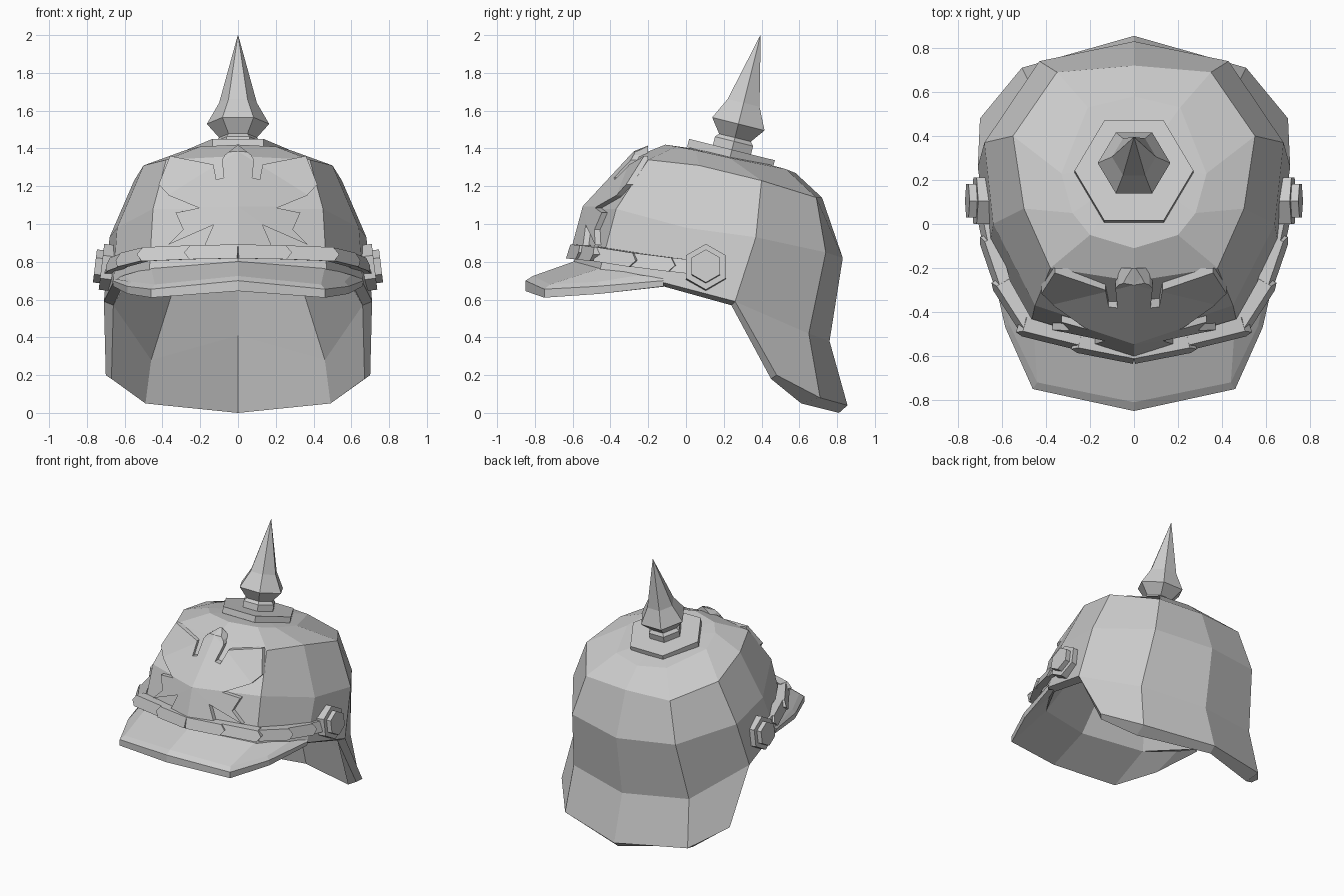
import bpy, bmesh, math
from mathutils import Vector, Matrix

if bpy.data.objects.get("Cube"):
    bpy.data.objects.remove(bpy.data.objects["Cube"], do_unlink=True)

grey = bpy.data.materials.new("light_grey")
grey.use_nodes = True
grey.diffuse_color = (0.6, 0.6, 0.6, 1)
grey.node_tree.nodes["Principled BSDF"].inputs["Base Color"].default_value = (0.6, 0.6, 0.6, 1)


def finish(bm, name):
    """Turn a bmesh into a flat shaded object."""
    mesh = bpy.data.meshes.new(name)
    bm.to_mesh(mesh)
    bm.free()
    mesh.materials.append(grey)
    obj = bpy.data.objects.new(name, mesh)
    bpy.context.collection.objects.link(obj)
    return obj


def loft(bm, rings, closed=False):
    """Join rows of points with quads; a None point leaves a gap."""
    rows = [[p and bm.verts.new(p) for p in ring] for ring in rings]
    for upper, lower in zip(rows, rows[1:]):
        count = len(upper)
        for i in range(count if closed else count - 1):
            k = (i + 1) % count
            corners = (upper[i], lower[i], lower[k], upper[k])
            if all(corners):
                bm.faces.new(corners)
    return rows


def flip_x(p):
    return p and (-p[0], p[1], p[2])


def full_ring(half):
    return half + [flip_x(p) for p in half[-2:0:-1]]


def prism(bm, back, front):
    """Closed solid between two matching outlines."""
    rows = loft(bm, [back, front], closed=True)
    bm.faces.new(rows[0])
    bm.faces.new(rows[1])
    bmesh.ops.recalc_face_normals(bm, faces=bm.faces)


# Helmet bowl: half rings run from the front centre to the back centre
crown = [(0, -.11, 1.42), (.2, -.05, 1.41), (.28, .05, 1.39), (.33, .23, 1.35), (.21, .53, 1.29), (0, .58, 1.27)]
shoulder = [(0, -.26, 1.36), (.38, -.2, 1.34), (.5, .07, 1.31), (.55, .4, 1.23), (.35, .69, 1.14), (0, .72, 1.14)]
middle = [(0, -.52, 1.08), (.45, -.37, 1.08), (.64, 0, .98), (.68, .37, .93), (.43, .74, .85), (0, .83, .82)]
rim = [(0, -.6, .78), (.47, -.46, .74), (.66, -.12, .69), (.71, .26, .59), (.48, .65, .42), (0, .76, .38)]
neck = [None, None, None, (.7, .48, .2), (.51, .71, .08), (0, .855, .04)]

# Lining: a plainer inner skin, tapering straight up to the crown
lining_rim = [(0, -.55, .76), (.43, -.42, .72), (.61, -.12, .67), (.66, .24, .57), (.46, .6, .28), (0, .7, .41)]
lining_neck = [None, None, None, (.67, .45, .18), (.49, .61, .05), (0, .81, 0)]
lining_crown = [(x * .8, y * .85 + .03, z - .08) for x, y, z in crown]


def skin(bm, halves, apex_point):
    top_ring = loft(bm, [full_ring(half) for half in halves], closed=True)[0]
    apex = bm.verts.new(apex_point)
    for i, vert in enumerate(top_ring):
        bm.faces.new((apex, vert, top_ring[(i + 1) % len(top_ring)]))
    return apex


def outer_bowl():
    bm = bmesh.new()
    apex = skin(bm, (crown, shoulder, middle, rim, neck), (0, .24, 1.37))
    bmesh.ops.recalc_face_normals(bm, faces=bm.faces)
    bm.normal_update()
    if apex.normal.z < 0:
        bmesh.ops.reverse_faces(bm, faces=bm.faces)
        bm.normal_update()
    return bm


bm = outer_bowl()
skin(bm, (lining_crown, lining_rim, lining_neck), (0, .24, 1.29))
loft(bm, [full_ring(rim[:4] + neck[3:]), full_ring(lining_rim[:4] + lining_neck[3:])], closed=True)
bmesh.ops.remove_doubles(bm, verts=bm.verts, dist=.0005)
bmesh.ops.recalc_face_normals(bm, faces=bm.faces)
finish(bm, "helmet_bowl")


# Solid copies of the bowl, grown or shrunk, used to shape the badge
def solid_bowl(name, offset):
    bm = outer_bowl()
    moves = [(v, v.normal * offset) for v in bm.verts]
    for vert, move in moves:
        vert.co += move
    bmesh.ops.holes_fill(bm, edges=[e for e in bm.edges if e.is_boundary], sides=0)
    bmesh.ops.triangulate(bm, faces=bm.faces)
    bmesh.ops.recalc_face_normals(bm, faces=bm.faces)
    obj = finish(bm, name)
    obj.hide_render = True
    return obj


# Spread-winged front badge, hugging the bowl
half_badge = [(0, 1.42), (.07, 1.365), (.085, 1.34), (.075, 1.245), (.115, 1.235), (.13, 1.315),
              (.36, 1.36), (.42, 1.21), (.365, 1.15), (.205, 1.085), (.33, 1.06),
              (.29, .97), (.37, .89), (.13, .995), (.18, .88), (0, .83)]
outline = half_badge + [(-x, z) for x, z in half_badge[-2:0:-1]]
bm = bmesh.new()
prism(bm, [(x, -.2, z) for x, z in outline], [(x, -1, z) for x, z in outline])
badge = finish(bm, "front_badge")
cutters = [solid_bowl("badge_outer_limit", .03), solid_bowl("badge_inner_limit", -.02)]
for cutter, operation in zip(cutters, ("INTERSECT", "DIFFERENCE")):
    mod = badge.modifiers.new(operation.lower(), "BOOLEAN")
    mod.operation = operation
    mod.object = cutter
    mod.solver = "EXACT"
bpy.context.view_layer.update()
shaped = bpy.data.meshes.new_from_object(badge.evaluated_get(bpy.context.evaluated_depsgraph_get()))
badge.modifiers.clear()
badge.data = shaped
for cutter in cutters:
    bpy.data.objects.remove(cutter, do_unlink=True)

# Visor: top, bevelled lip, front edge and underside
visor_rows = [
    [(0, -.57, .81), (.46, -.44, .77), (.6, -.24, .73), (.65, -.1, .71)],
    [(0, -.81, .725), (.44, -.72, .68), (.565, -.46, .695), (.655, -.12, .71)],
    [(0, -.85, .7), (.46, -.75, .655), (.585, -.47, .67), (.665, -.12, .7)],
    [(0, -.85, .645), (.46, -.75, .61), (.585, -.46, .63), (.66, -.12, .67)],
    [(0, -.55, .76), (.43, -.42, .72), (.57, -.22, .685), (.63, -.1, .67)]]
bm = bmesh.new()
loft(bm, [[flip_x(p) for p in half[:0:-1]] + half for half in visor_rows])
bmesh.ops.recalc_face_normals(bm, faces=bm.faces)
bm.normal_update()
bm.faces.ensure_lookup_table()
if bm.faces[0].normal.z < 0:
    bmesh.ops.reverse_faces(bm, faces=bm.faces)
finish(bm, "visor")

# Chin strap of overlapping pointed scales, and the side bosses
strap_path = [Vector(p) for p in ((0, -.612, .855), (.25, -.55, .85), (.5, -.475, .84),
                                  (.61, -.28, .81), (.665, -.08, .785), (.69, .1, .765))]
half_height = .037


def strap_scale(bm, start, end):
    along = (end - start).normalized()
    out = along.cross(Vector((0, 0, 1))).normalized()
    up = out.cross(along)
    length = (end - start).length
    shape = [(0, -1), (length, -1), (length + .03, 0), (length, 1), (0, 1)]
    back, front = [], []
    for u, v in shape:
        base = start + along * u + up * v * half_height - out * v * .012
        back.append(base - out * .04)
        front.append(base + out * (.012 + .013 * u / length))
    prism(bm, back, front)


def side_boss(bm):
    for radius, near, far in ((.122, -.04, .03), (.088, .02, .065)):
        circle = [(radius * math.sin(i * math.pi / 3), radius * math.cos(i * math.pi / 3)) for i in range(6)]
        prism(bm, [(near, y, z) for y, z in circle], [(far, y, z) for y, z in circle])
    seat = Matrix.Translation((.693, .105, .77)) @ Matrix.Rotation(math.radians(-7), 4, "Y")
    bmesh.ops.transform(bm, matrix=seat, verts=bm.verts)


for side, mirrored in (("left", False), ("right", True)):
    strap, boss = bmesh.new(), bmesh.new()
    for start, end in zip(strap_path, strap_path[1:]):
        strap_scale(strap, start, end)
    side_boss(boss)
    for part, name in ((strap, "chin_strap"), (boss, "strap_boss")):
        if mirrored:
            bmesh.ops.scale(part, vec=(-1, 1, 1), verts=part.verts)
            bmesh.ops.reverse_faces(part, faces=part.faces)
        finish(part, side + "_" + name)


# Six-sided base plate and spike, leaning back with the crown
def turned(name, profile):
    bm = bmesh.new()
    rings = [[(r * math.cos(i * math.pi / 3), r * math.sin(i * math.pi / 3), h) for i in range(6)]
             for r, h in profile]
    rows = loft(bm, rings, closed=True)
    bm.faces.new(rows[0])
    bm.faces.new(rows[-1])
    bmesh.ops.recalc_face_normals(bm, faces=bm.faces)
    lean = Matrix.Translation((0, .235, 1.36)) @ Matrix.Rotation(math.radians(-14), 4, "X")
    bmesh.ops.transform(bm, matrix=lean, verts=bm.verts)
    finish(bm, name)


turned("spike_plate", [(.27, -.01), (.27, .035)])
turned("spike", [(.12, .02), (.12, .08), (.1, .1), (.165, .175), (.1, .29), (.001, .66)])
